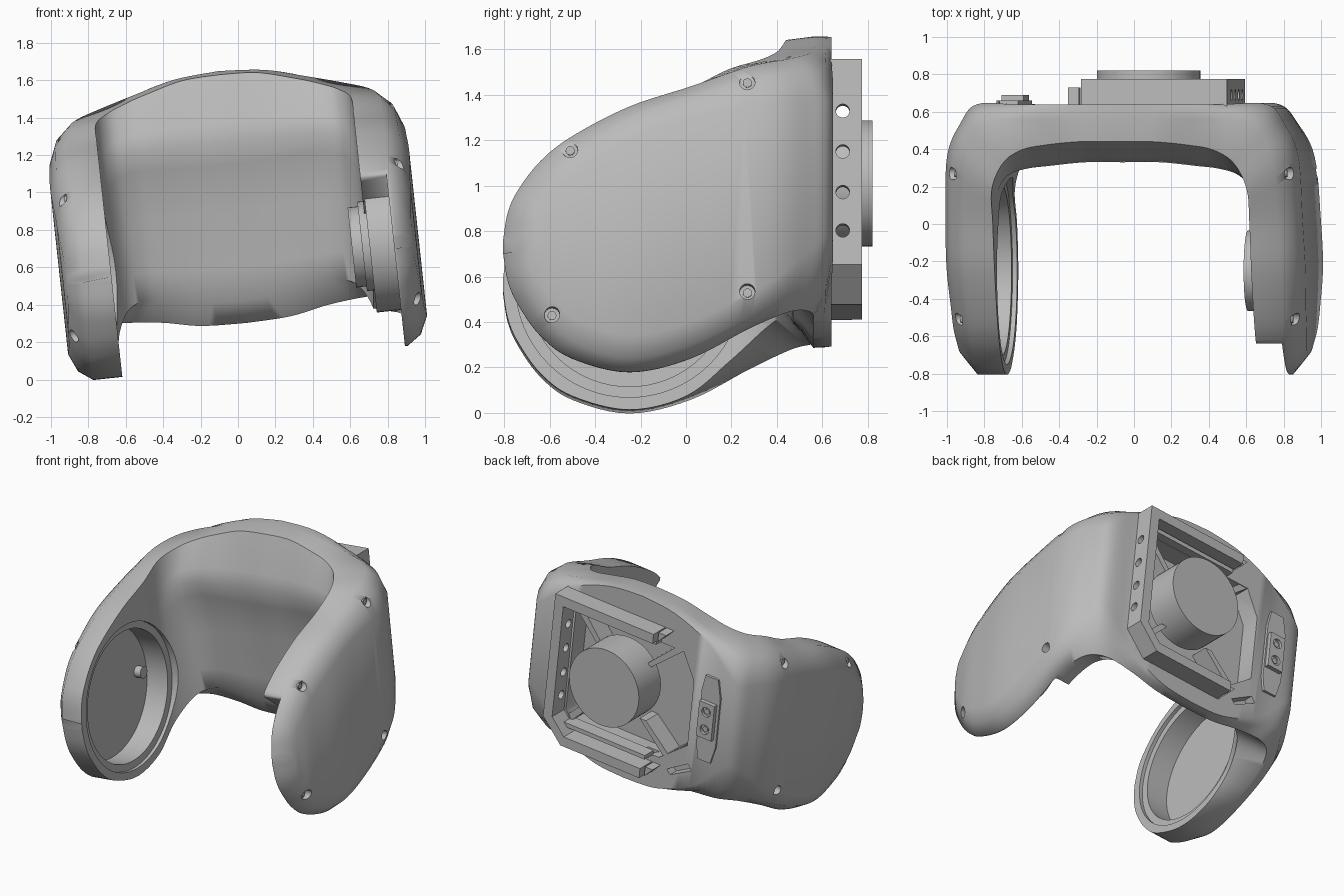
import bpy, bmesh
from math import sin, cos, pi, radians
from mathutils import Matrix, Vector

if "Cube" in bpy.data.objects:
    bpy.data.objects.remove(bpy.data.objects["Cube"], do_unlink=True)

# Everything is modelled upright, then the whole yoke leans about the y axis
PIVOT = Vector((0, 0, 0.71))
LEAN = (Matrix.Translation(PIVOT) @ Matrix.Rotation(radians(-6.2), 4, 'Y')
        @ Matrix.Translation(-PIVOT))
AXLE = (-0.25, 0.64)

grey = bpy.data.materials.new("plain grey")
grey.use_nodes = True
colour = (0.5, 0.5, 0.5, 1)
grey.diffuse_color = colour
grey.node_tree.nodes["Principled BSDF"].inputs["Base Color"].default_value = colour


def finish(name, bm):
    bmesh.ops.recalc_face_normals(bm, faces=bm.faces)
    bm.transform(LEAN)
    mesh = bpy.data.meshes.new(name)
    bm.to_mesh(mesh)
    bm.free()
    mesh.materials.append(grey)
    obj = bpy.data.objects.new(name, mesh)
    bpy.context.collection.objects.link(obj)
    return obj


def smooth(obj, angle=35):
    bpy.ops.object.select_all(action='DESELECT')
    obj.select_set(True)
    bpy.context.view_layer.objects.active = obj
    bpy.ops.object.shade_smooth_by_angle(angle=radians(angle))


def prism(name, points, axis, start, end):
    """Extrude an outline along x (outline in y, z) or along y (outline in x, z)."""
    bm = bmesh.new()

    def place(p, d):
        return (d, p[0], p[1]) if axis == 'x' else (p[0], d, p[1])
    rings = [[bm.verts.new(place(p, d)) for p in points] for d in (start, end)]
    n = len(points)
    bm.faces.new(rings[0])
    bm.faces.new(rings[1])
    for i in range(n):
        j = (i + 1) % n
        bm.faces.new((rings[0][i], rings[0][j], rings[1][j], rings[1][i]))
    return finish(name, bm)


def circle(centre, radius, n=48):
    return [(centre[0] + radius * cos(2 * pi * i / n),
             centre[1] + radius * sin(2 * pi * i / n)) for i in range(n)]


def rect(a, b, c, d):
    return [(a, c), (b, c), (b, d), (a, d)]


def cylinder(name, centre, radius, axis, start, end, n=48):
    obj = prism(name, circle(centre, radius, n), axis, start, end)
    smooth(obj)
    return obj


def cut(target, cutter):
    mod = target.modifiers.new("cut", 'BOOLEAN')
    mod.operation = 'DIFFERENCE'
    mod.solver = 'EXACT'
    mod.object = cutter
    bpy.ops.object.select_all(action='DESELECT')
    target.select_set(True)
    bpy.context.view_layer.objects.active = target
    bpy.ops.object.modifier_apply(modifier=mod.name)
    bpy.data.objects.remove(cutter, do_unlink=True)


# Stations from arm tip to bridge centre:
# inner x y, shoulder x y, outer x y, top, bottom, bridge blend, edge rounding
STATIONS = [
    (.69, -.805, .845, -.805, .93, -.70, .67, .61, 0, .01),
    (.69, -.785, .845, -.785, .935, -.68, .79, .49, 0, .04),
    (.69, -.74, .845, -.74, .94, -.64, .89, .385, 0, .08),
    (.69, -.64, .845, -.64, .95, -.56, 1.02, .245, 0, .12),
    (.69, -.5, .845, -.5, .955, -.44, 1.13, .145, 0, .14),
    (.69, -.25, .845, -.25, .965, -.23, 1.26, .085, 0, .15),
    (.69, 0, .84, .02, .96, .02, 1.35, .145, 0, .15),
    (.685, .17, .83, .28, .945, .36, 1.44, .28, .15, .17),
    (.62, .26, .78, .46, .87, .54, 1.48, .36, .6, .19),
    (.52, .295, .66, .55, .78, .64, 1.52, .37, .9, .21),
    (.4, .31, .45, .56, .55, .64, 1.58, .35, 1, .07),
    (.2, .33, .24, .56, .27, .64, 1.635, .31, 1, .01),
    (0, .33, 0, .56, 0, .64, 1.655, .30, 1, 0),
]


def spline(rows, steps):
    out = []
    for i in range(len(rows) - 1):
        a, b, c, d = (rows[max(i - 1, 0)], rows[i], rows[i + 1],
                      rows[min(i + 2, len(rows) - 1)])
        for k in range(steps):
            t = k / steps
            out.append([q + t * (r - p + t * (2 * p - 5 * q + 4 * r - s
                        + t * (3 * (q - r) + s - p))) / 2
                        for p, q, r, s in zip(a, b, c, d)])
    return out + [list(rows[-1])]


def section(row, side):
    ix, iy, mx, my, ox, oy, top, low, s, edge = row
    h = top - low
    low_edge = edge * (1 + .6 * s)
    shoulder_low, outer_low = Vector((mx, my, low)), Vector((ox, oy, low + low_edge))
    shoulder_top, outer_top = Vector((mx, my, top)), Vector((ox, oy, top - edge))

    def rounded(a, b, z):
        return (a + b) * .36 + Vector((ox, oy, z)) * .28
    # Inner wall: sloped lip, ridge, then a hollow down to the lower edge
    crest = top + s * (.25 * (mx - ix) - .02)
    ridge = (top - .28 * h) * (1 - s) + 1.275 * s
    pts = [(ix, iy + .11 * s, crest), (ix, iy + .025 * s, ridge + .08 * h),
           (ix, iy, ridge), (ix, iy + .04 * s, ridge - .09 * h),
           (ix, iy + .09 * s, top - .55 * h), (ix, iy + .11 * s, low + .22 * h),
           (ix, iy + .14 * s, low + .12 * s),
           shoulder_low, rounded(shoulder_low, outer_low, low), outer_low,
           outer_top, rounded(shoulder_top, outer_top, top), shoulder_top]
    return [(side * p[0], p[1], p[2]) for p in pts]


# Yoke: one swept body forming both arms and the bridge
half = spline(STATIONS, 6)
loops = [section(r, -1) for r in half] + [section(r, 1) for r in half[-2::-1]]
bm = bmesh.new()
rings = [[bm.verts.new(p) for p in loop] for loop in loops]
count = len(rings[0])
for a, b in zip(rings, rings[1:]):
    for i in range(count):
        j = (i + 1) % count
        bm.faces.new((a[i], a[j], b[j], b[i]))
bm.faces.new(rings[0])
bm.faces.new(rings[-1])
yoke = finish("yoke_body", bm)

# Stepped bearing recess in the right arm
cut(yoke, prism("cutter", circle(AXLE, .50, 64), 'x', -.6, -.715))
cut(yoke, prism("cutter", circle(AXLE, .45, 64), 'x', -.6, -.88))
# Inner wall of the left arm cut back to leave the cover
cut(yoke, prism("cutter", [(-1, 1.3), (-.64, 1.3), (-.64, 1.0), (.24, .27),
                           (.24, -.1), (-1, -.1)], 'x', .5, .83))
# Open pocket in the back of the bridge
cut(yoke, prism("cutter", [(-.46, .72), (-.25, .55), (.45, .55), (.5, .62),
                           (.5, 1.38), (-.36, 1.38), (-.46, 1.2)], 'y', .5, .8))
# Slots in the lower back flange
for x in (-.42, -.12):
    cut(yoke, prism("cutter", [(x - .09, .55), (x + .07, .46), (x + .1, .49),
                               (x - .06, .59)], 'y', .57, .8))
# Screw holes in the outer faces, with sunk screw heads
SCREWS = [(.27, 1.36), (-.51, 1.06), (-.59, .33), (.27, .43)]
for side in (-1, 1):
    for spot in SCREWS:
        cut(yoke, prism("cutter", circle(spot, .034, 16), 'x', side * .885, side * 1.1))
        cylinder("cover_screw", spot, .02, 'x', side * .87, side * .895, 12)
smooth(yoke, 55)

# Motor and drive boss inside the left arm
cylinder("motor_body", AXLE, .36, 'x', .70, .84)
cylinder("motor_step", AXLE, .24, 'x', .66, .71)
cylinder("drive_boss", AXLE, .215, 'x', .605, .67)
cylinder("recess_pin", (.1, .66), .04, 'x', -.89, -.83, 20)

# Mounting bracket on the back, with holes through its side wall
bracket = prism("mounting_bracket", [
    (-.2, 1.5), (.585, 1.5), (.585, .59), (.43, .43), (-.2, .43), (-.2, .5),
    (.41, .5), (.515, .61), (.515, 1.43), (-.2, 1.43)], 'y', .60, .775)
for z in (.74, .91, 1.09, 1.27):
    cut(bracket, prism("cutter", circle((.69, z), .03, 20), 'x', .4, .7))
smooth(bracket)

# Stepped bracket ends and inner rails
for z in (.43, 1.43):
    prism("bracket_tip", [(-.21, z), (-.21, z + .07), (-.27, z + .07)], 'y', .62, .73)
for z in (.53, 1.385):
    prism("bracket_rail", rect(-.18, .48, z, z + .03), 'y', .60, .70)
# Diagonal webs bracing the pocket
for sign in (-1, 1):
    mid = .97
    for x0, x1 in ((-.38, -.12), (.46, .26)):
        prism("pocket_web", [(x0, mid + sign * .43), (x0 + .07, mid + sign * .43),
                             (x1 + .05, mid + sign * .2), (x1, mid + sign * .2)],
              'y', .49, .635)

# Round hub through the bracket
cylinder("rear_hub", (.11, 1.0), .277, 'y', .57, .82, 64)

# Connector plate on the back flange
C = (-.62, .98)
prism("connector_plate", [(C[0] + x, C[1] + z) for x, z in (
    (-.04, -.31), (.06, -.31), (.08, -.2), (.08, .2), (.06, .31), (-.04, .31),
    (-.07, .18), (-.07, -.18))], 'y', .60, .66)
block = prism("connector_block", rect(C[0] - .05, C[0] + .07, C[1] - .13, C[1] + .13),
              'y', .65, .69)
for dz in (-.065, .065):
    cut(block, prism("cutter", circle((C[0] + .01, C[1] + dz), .035, 20), 'y', .67, .8))
    cylinder("connector_screw", (C[0] + .01, C[1] + dz), .02, 'y', .66, .68, 12)
